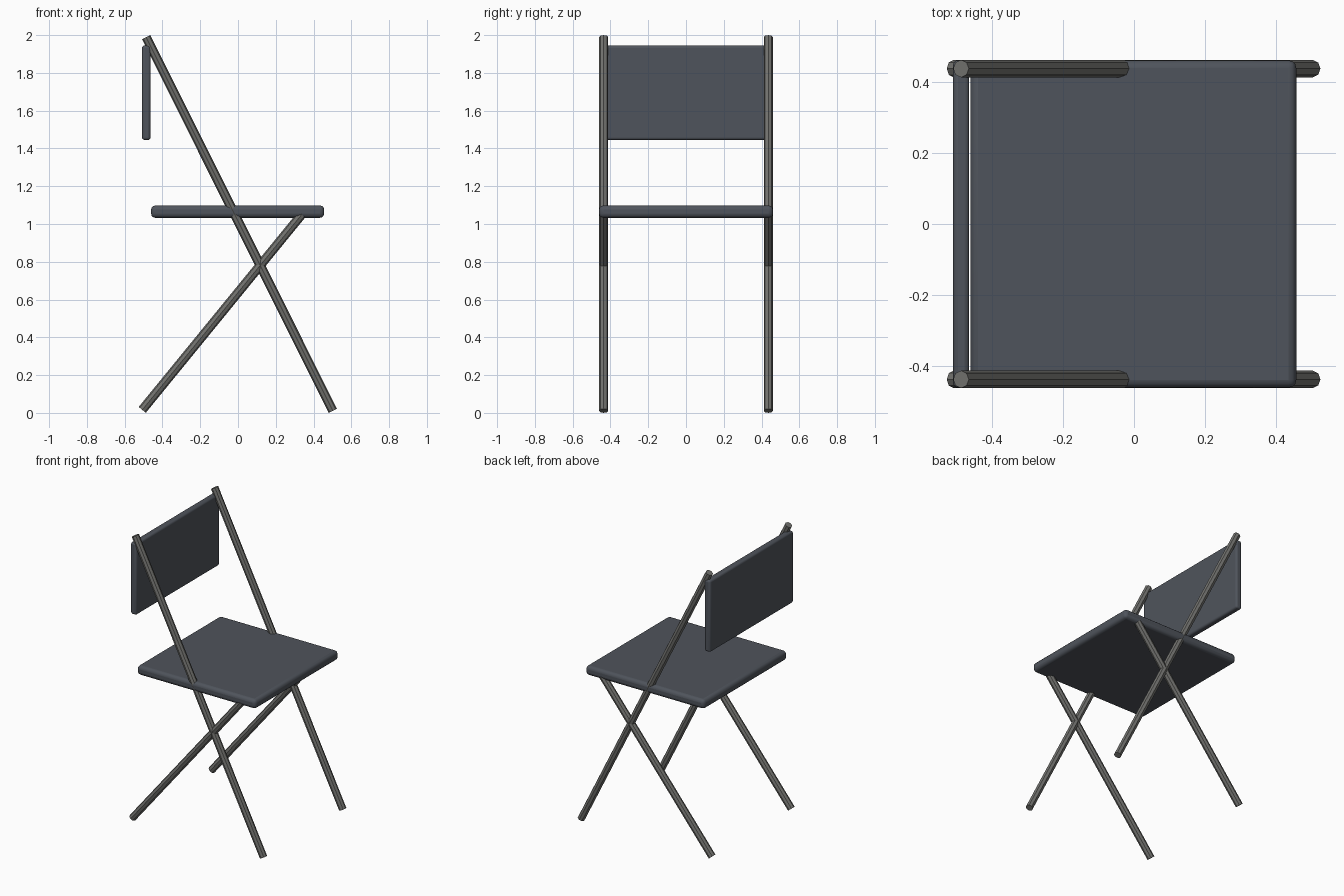
import bpy
from mathutils import Vector

if "Cube" in bpy.data.objects:
    bpy.data.objects.remove(bpy.data.objects["Cube"])


def material(name, rgb):
    m = bpy.data.materials.new(name)
    m.diffuse_color = (*rgb, 1)
    m.use_nodes = True
    m.node_tree.nodes["Principled BSDF"].inputs["Base Color"].default_value = m.diffuse_color
    return m


PANEL = material("dark slate", (0.078, 0.088, 0.106))
METAL = material("grey metal", (0.165, 0.165, 0.155))
TUBE_R = 0.0245
TUBE_Y = 0.4365


def panel(name, lo, hi, bevel):
    """Rounded board between two opposite corners."""
    lo, hi = Vector(lo), Vector(hi)
    bpy.ops.mesh.primitive_cube_add(size=1, location=(lo + hi) / 2)
    ob = bpy.context.object
    ob.name = name
    ob.scale = hi - lo
    bpy.ops.object.transform_apply(location=False, rotation=False, scale=True)
    mod = ob.modifiers.new("rounded edges", 'BEVEL')
    mod.width = bevel
    mod.segments = 3
    ob.data.materials.append(PANEL)
    bpy.ops.object.shade_smooth_by_angle()


def tube(name, a, b):
    """Eight-sided tube between two points."""
    a, b = Vector(a), Vector(b)
    bpy.ops.mesh.primitive_cylinder_add(vertices=8, radius=TUBE_R,
                                        depth=(b - a).length, location=(a + b) / 2)
    ob = bpy.context.object
    ob.name = name
    ob.rotation_euler = (b - a).to_track_quat('Z', 'Y').to_euler()
    ob.data.materials.append(METAL)


# Boards
panel("seat", (-0.46, -0.46, 1.033), (0.456, 0.46, 1.098), 0.022)
panel("backrest", (-0.508, -0.46, 1.445), (-0.463, 0.46, 1.945), 0.013)

# Crossed tube frame on both sides
for side, y in (("near", -TUBE_Y), ("far", TUBE_Y)):
    tube(f"long_leg_{side}", (0.502, y, 0.011), (-0.486, y, 1.989))
    tube(f"short_leg_{side}", (-0.507, y, 0.016), (0.337, y, 1.05))
